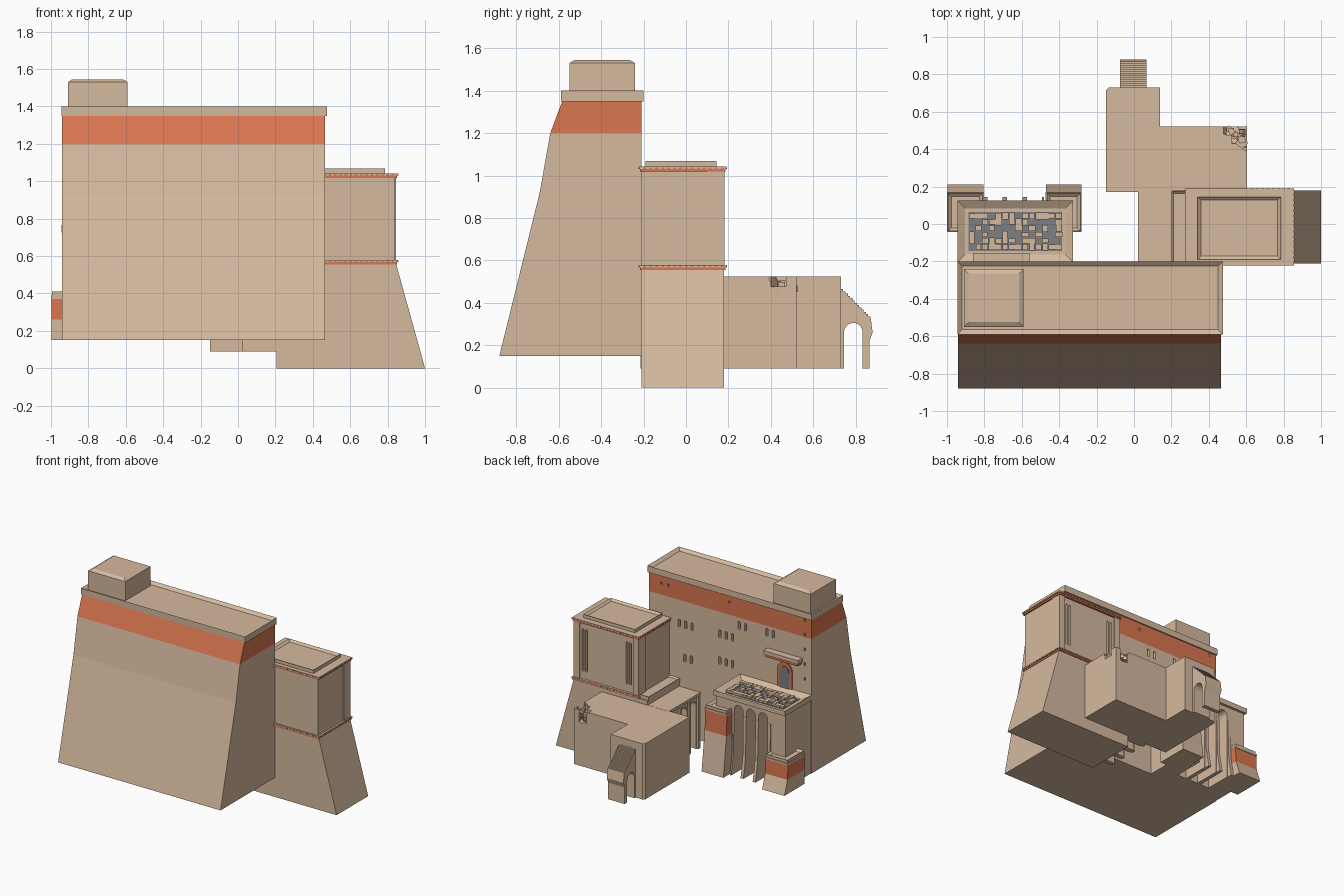
import bpy, bmesh, math, random
from mathutils import Matrix, Vector

random.seed(4)
if "Cube" in bpy.data.objects:
    bpy.data.objects.remove(bpy.data.objects["Cube"])


def material(name, rgb):
    m = bpy.data.materials.new(name)
    m.use_nodes = True
    m.diffuse_color = (*rgb, 1)
    m.node_tree.nodes["Principled BSDF"].inputs["Base Color"].default_value = (*rgb, 1)
    return m


SAND = material("sandstone", (0.67, 0.49, 0.345))
CLAY = material("orange clay", (0.70, 0.18, 0.08))
GREY = material("grey glass", (0.2, 0.21, 0.23))


def finish(name, bm, mat):
    bmesh.ops.recalc_face_normals(bm, faces=bm.faces)
    me = bpy.data.meshes.new(name)
    bm.to_mesh(me)
    bm.free()
    me.materials.append(mat)
    ob = bpy.data.objects.new(name, me)
    bpy.context.collection.objects.link(ob)
    return ob


def add_box(bm, x0, x1, y0, y1, z0, z1):
    m = Matrix.Translation(((x0 + x1) / 2, (y0 + y1) / 2, (z0 + z1) / 2))
    m = m @ Matrix.Diagonal((x1 - x0, y1 - y0, z1 - z0, 1))
    return bmesh.ops.create_cube(bm, size=1, matrix=m)["verts"]


def boxes(name, dims, mat=SAND, tray=None):
    """Boxes as one object; tray=(rim, depth) sinks the top of each."""
    bm = bmesh.new()
    for d in dims:
        add_box(bm, *d)
    if tray:
        tops = [f for f in bm.faces if f.normal.z > 0.9]
        bmesh.ops.inset_individual(bm, faces=tops, thickness=tray[0])
        bmesh.ops.translate(bm, vec=(0, 0, -tray[1]), verts=list({v for f in tops for v in f.verts}))
    return finish(name, bm, mat)


def prisms(name, profiles, axis, a, b, mat=SAND):
    """Extrude flat profiles from a to b along an axis."""
    place = {"x": lambda p, t: (t, *p), "y": lambda p, t: (p[0], t, p[1]), "z": lambda p, t: (*p, t)}[axis]
    bm = bmesh.new()
    for pts in profiles:
        face = bm.faces.new([bm.verts.new(place(p, a)) for p in pts])
        new = bmesh.ops.extrude_face_region(bm, geom=[face])["geom"]
        move = Vector(place((0, 0), b - a))
        bmesh.ops.translate(bm, vec=move, verts=[v for v in new if isinstance(v, bmesh.types.BMVert)])
    return finish(name, bm, mat)


def arch(c, w, z0, top, n=10):
    r = w / 2
    curve = [(c + r * math.cos(math.pi * i / n), top - r + r * math.sin(math.pi * i / n)) for i in range(n + 1)]
    return [(c - r, z0), (c + r, z0)] + curve


def cut(ob, cutter):
    mod = ob.modifiers.new("cut", "BOOLEAN")
    mod.operation, mod.solver, mod.object, mod.use_self = "DIFFERENCE", "EXACT", cutter, True
    dg = bpy.context.evaluated_depsgraph_get()
    me = bpy.data.meshes.new_from_object(ob.evaluated_get(dg))
    ob.modifiers.clear()
    ob.data = me
    bpy.data.objects.remove(cutter)


def paint_band(ob, z0, z1, mat):
    """Split the walls at two heights and colour the faces between."""
    bm = bmesh.new()
    bm.from_mesh(ob.data)
    for z in (z0, z1):
        bmesh.ops.bisect_plane(bm, geom=bm.verts[:] + bm.edges[:] + bm.faces[:], plane_co=(0, 0, z), plane_no=(0, 0, 1))
    for f in bm.faces:
        if z0 < f.calc_center_median().z < z1:
            f.material_index = 1
    bm.to_mesh(ob.data)
    bm.free()
    ob.data.materials.append(mat)


# Great sloping hall with an orange band
BACK = -0.21
wall = prisms("main_wall", [[(BACK, 0.15), (-0.88, 0.15), (-0.69, 0.92), (-0.64, 1.2), (-0.58, 1.36), (BACK, 1.36)]],
              "x", -0.94, 0.465)
paint_band(wall, 1.2, 1.35, CLAY)
groups = [(0.15, 1.02, 3), (-0.2, 1.03, 3), (-0.34, 1.14, 2), (-0.58, 1.15, 2), (0.13, 0.76, 2), (-0.2, 0.82, 3)]
slots = [arch(x + (i - (n - 1) / 2) * 0.055, 0.02, z - 0.03, z + 0.03, 6) for x, z, n in groups for i in range(n)]
slots += [arch(x, 0.016, z - 0.01, z + 0.01, 6) for x, z in [(0.36, 1.29), (0.3, 1.29), (-0.23, 1.3)]]
slots += [arch(-0.88, 0.016, 0.86 + i * 0.115, 0.885 + i * 0.115, 6) for i in range(5)]
cut(wall, prisms("window_cutter", slots, "y", BACK - 0.03, BACK + 0.02))
boxes("main_parapet", [(-0.945, 0.475, -0.59, -0.2, 1.35, 1.4)], tray=(0.035, 0.02))

# Roof block with a chamfered top
roof = boxes("roof_block", [(-0.91, -0.59, -0.55, -0.24, 1.37, 1.545)])
bm = bmesh.new()
bm.from_mesh(roof.data)
for v in bm.verts:
    if v.co.z > 1.5:
        v.co.z = 1.53
top = [f for f in bm.faces if f.normal.z > 0.9]
bmesh.ops.inset_individual(bm, faces=top, thickness=0.035, depth=0.015)
bm.to_mesh(roof.data)
bm.free()

# Upper doorway and canopy
boxes("door_canopy", [(-0.86, -0.56, BACK, -0.155, 1.0, 1.03)])
boxes("canopy_stripe", [(-0.85, -0.57, BACK, -0.165, 0.98, 1.0)], CLAY)
prisms("door_frame", [arch(-0.71, 0.13, 0.75, 0.96)], "y", BACK, BACK + 0.008, CLAY)
prisms("door_panel", [arch(-0.71, 0.08, 0.75, 0.93)], "y", BACK, BACK + 0.012, GREY)

# Side tower: flared base, upper block, stripes and roof frame
prisms("tower_base", [[(0.205, 0), (1, 0), (0.845, 0.56), (0.205, 0.56)]], "y", BACK, 0.18)
boxes("tower_ledge", [(0.2, 0.3, BACK, 0.175, 0.555, 0.59)], tray=(0.015, 0.01))
shaft = boxes("tower_shaft", [(0.29, 0.84, BACK, 0.172, 0.56, 1.03)])
slots = [arch(x, 0.014, 0.64, 0.97, 6) for x in (0.36, 0.39, 0.74, 0.77)]
cut(shaft, prisms("slot_cutter", slots, "y", 0.15, 0.2))
boxes("tower_pilasters", [(x, x + 0.05, 0.1, 0.182, 0.56, 1.03) for x in (0.282, 0.795)])
for label, z in (("lower", 0.555), ("upper", 1.018)):
    boxes(label + "_tower_stripe", [(0.279, 0.85, -0.217, 0.187, z, z + 0.012)], CLAY)
    boxes(label + "_tower_cornice", [(0.275, 0.855, -0.221, 0.191, z + 0.012, z + 0.024)])
    # Small clay teeth around the cornice
    teeth = [(0.29 + i * 0.028, 0.302 + i * 0.028, -0.223, 0.193, z + 0.013, z + 0.02) for i in range(20)]
    teeth += [(0.273, 0.857, -0.2 + i * 0.028, -0.188 + i * 0.028, z + 0.013, z + 0.02) for i in range(14)]
    boxes(label + "_cornice_teeth", teeth, CLAY)
boxes("tower_roof_frame", [(0.34, 0.785, -0.19, 0.145, 1.03, 1.068)], tray=(0.025, 0.015))

# Rear hall with a broken corner
hall = prisms("rear_hall", [[(-0.15, 0.17), (0.605, 0.17), (0.605, 0.52), (0.14, 0.52), (0.14, 0.73), (-0.135, 0.73),
                            (-0.15, 0.715)]], "z", 0.09, 0.525)
bm = bmesh.new()
for i in range(9):
    t = random.random()
    at = Vector((0.61 - 0.1 * t, 0.42 + 0.1 * t, 0.53 - random.uniform(0, 0.09) * (1 - abs(t - 0.5))))
    turn = Matrix.Rotation(random.uniform(0, 1.5), 4, random.choice("XYZ"))
    bmesh.ops.create_cube(bm, size=random.uniform(0.04, 0.07), matrix=Matrix.Translation(at) @ turn)
cut(hall, finish("break_cutter", bm, SAND))
bm = bmesh.new()
for i in range(12):
    t = random.random()
    at = Vector((0.59 - 0.08 * t, 0.44 + 0.065 * t, random.uniform(0.42, 0.51)))
    turn = Matrix.Rotation(random.uniform(0, 1.5), 4, "Z")
    bmesh.ops.create_cube(bm, size=random.uniform(0.02, 0.035), matrix=Matrix.Translation(at) @ turn)
finish("broken_stones", bm, SAND)

# Arcade linking the rear hall to the main wall
arcade = boxes("arcade", [(0.04, 0.21, -0.215, 0.175, 0.09, 0.51)])
cut(arcade, prisms("arcade_cutter", [arch(y, 0.075, 0.05, 0.47) for y in (-0.145, -0.03, 0.085)], "x", 0, 0.17))
boxes("arcade_roof", [(0.022, 0.21, -0.215, 0.18, 0.505, 0.526)])
boxes("arcade_piers", [(0.025, 0.05, y - 0.012, y + 0.012, 0.09, 0.51) for y in (-0.2, -0.0875, 0.0275, 0.145)])

# Stepped flying buttress behind the hall
N = 14
steps = [(0.7, 0.09), (0.7, 0.475)]
for i in range(N):
    y = 0.72 + i * 0.15 / N
    z = 0.475 - i * 0.15 / N
    steps += [(y, z), (y + 0.15 / N, z)]
buttress = prisms("buttress", [steps + [(0.88, 0.26), (0.865, 0.22), (0.865, 0.09)]], "x", -0.075, 0.068)
cut(buttress, prisms("buttress_cutter", [arch(0.789, 0.088, 0.05, 0.305)], "x", -0.2, 0.2))

# Gatehouse with three tall arches
gate = boxes("gatehouse", [(-0.935, -0.335, BACK, 0.105, 0.15, 0.735)])
cut(gate, prisms("gate_cutter", [arch(x, 0.075, 0.1, 0.69) for x in (-0.53, -0.635, -0.74)], "y", -0.1, 0.2))
prisms("gate_piers", [[(0.08, 0.15), (0.145, 0.15), (0.118, 0.3), (0.108, 0.62), (0.08, 0.62)]], "x", -0.492, -0.48)
for i in range(3):
    x = -0.597 - i * 0.105
    prisms("gate_pier", [[(0.08, 0.15), (0.145, 0.15), (0.118, 0.3), (0.108, 0.62), (0.08, 0.62)]], "x", x, x + 0.024)
boxes("gate_roof", [(-0.945, -0.325, -0.205, 0.125, 0.725, 0.765)], tray=(0.06, 0.025))
boxes("skylight_glass", [(-0.885, -0.385, -0.145, 0.065, 0.738, 0.743)], GREY)
shards = []
for i in range(14):
    for j in range(6):
        edge = i in (0, 13) or j in (0, 5)
        if random.random() < (0.8 if edge else 0.6):
            x, y = -0.867 + i * 0.0357, -0.123 + j * 0.0333
            a, b = random.uniform(0.013, 0.02), random.uniform(0.012, 0.019)
            shards.append((x - a, x + a, y - b, y + b, 0.741, 0.757 + random.uniform(0, 0.002)))
boxes("skylight_lattice", shards)

# Two flanking turrets with clay bands and capped tops
for side, x0, x1, z0, z1 in (("right", -0.998, -0.805, 0.26, 0.37), ("left", -0.47, -0.282, 0.46, 0.615)):
    turret = prisms(side + "_turret", [[(-0.04, 0.15), (0.21, 0.15), (0.172, z0), (0.165, z1 + 0.02), (-0.04, z1 + 0.02)]],
                    "x", x0, x1)
    paint_band(turret, z0, z1, CLAY)
    boxes(side + "_turret_lip", [(x0 - 0.002, x1 + 0.002, -0.042, 0.172, z1 + 0.004, z1 + 0.018)])
    boxes(side + "_turret_cap", [(x0 + 0.004, x1 - 0.004, -0.038, 0.165, z1 + 0.015, z1 + 0.04)], tray=(0.025, 0.015))
